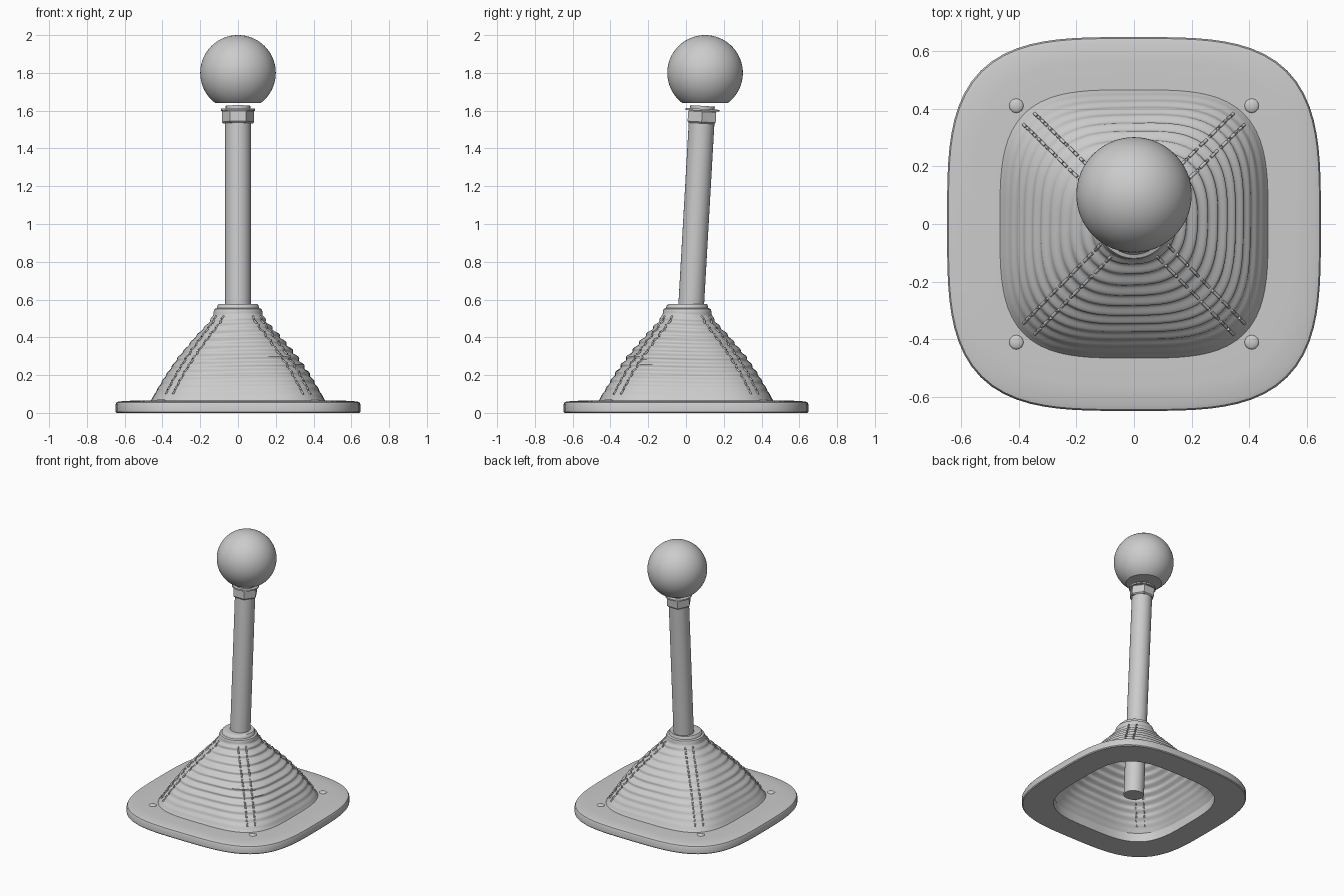
import bpy, bmesh, math
from mathutils import Vector, Matrix

if "Cube" in bpy.data.objects:
    bpy.data.objects.remove(bpy.data.objects["Cube"])

SEG = 96


def new_object(name, bm, angle=35):
    bmesh.ops.recalc_face_normals(bm, faces=bm.faces)
    me = bpy.data.meshes.new(name)
    bm.to_mesh(me)
    bm.free()
    ob = bpy.data.objects.new(name, me)
    bpy.context.collection.objects.link(ob)
    bpy.context.view_layer.objects.active = ob
    bpy.ops.object.select_all(action='DESELECT')
    ob.select_set(True)
    bpy.ops.object.shade_smooth_by_angle(angle=math.radians(angle))
    return ob


def squircle(half, n, a):
    c, s = math.cos(a), math.sin(a)
    r = half * (abs(c) ** n + abs(s) ** n) ** (-1 / n)
    return Vector((r * c, r * s, 0))


def skin(rings, wrap=False, cap_start=False, cap_end=False):
    """Bridge a list of closed point rings into a surface."""
    bm = bmesh.new()
    loops = [[bm.verts.new(p) for p in ring] for ring in rings]
    pairs = list(zip(loops, loops[1:]))
    if wrap:
        pairs.append((loops[-1], loops[0]))
    for a, b in pairs:
        k = len(a)
        for i in range(k):
            bm.faces.new((a[i], a[(i + 1) % k], b[(i + 1) % k], b[i]))
    if cap_start:
        bm.faces.new(loops[0][::-1])
    if cap_end:
        bm.faces.new(loops[-1])
    return bm


def lathe(profile, sides=48, matrix=Matrix()):
    """Closed turned solid from (radius, height) points."""
    rings = [[matrix @ Vector((r * math.cos(math.tau * i / sides),
                               r * math.sin(math.tau * i / sides), z))
              for i in range(sides)] for r, z in profile]
    return skin(rings, cap_start=True, cap_end=True)


angles = [math.tau * i / SEG for i in range(SEG)]

# Base plate: rounded square ring with softened outer top edge
plate = [(0.465, 0), (0.643, 0), (0.648, 0.006), (0.648, 0.046),
         (0.643, 0.056), (0.628, 0.061), (0.56, 0.065), (0.465, 0.065)]
new_object("base_plate", skin(
    [[squircle(h, 3.5, a) + Vector((0, 0, z)) for a in angles] for h, z in plate],
    wrap=True))

# Boot: square at the bottom, round at the top, with soft horizontal folds
outline = [(0.06, 0.465), (0.12, 0.43), (0.2, 0.382), (0.3, 0.312),
           (0.4, 0.228), (0.48, 0.153), (0.515, 0.133), (0.55, 0.125)]
Z0, Z1 = outline[0][0], outline[-1][0]


def boot_point(a, z, out=0.0):
    for (za, ha), (zb, hb) in zip(outline, outline[1:]):
        if z <= zb + 1e-6:
            half = ha + (hb - ha) * (z - za) / (zb - za)
            break
    t = (z - Z0) / (Z1 - Z0)
    fade = min(1, t * 2.5) * min(1, (1 - t) * 6)
    amp = 0.0055 + 0.002 * math.cos(a) - 0.001 * math.sin(a)
    wave = math.sin(math.tau * z / 0.041 + 0.7 * math.sin(2 * a + 0.5))
    half += amp * fade * wave + out
    p = squircle(half, 3.6 - 1.6 * t ** 1.5, a)
    return p + Vector((0, 0.006 * t, z))


rows = 90
rings = [[boot_point(a, Z0 + (Z1 - Z0) * j / rows) for a in angles]
         for j in range(rows + 1)]
for r, z, y in [(0.112, 0.555, 0.006), (0.108, 0.57, 0.007),
                (0.102, 0.576, 0.01), (0.067, 0.572, 0.028)]:
    rings.append([Vector((r * math.cos(a), y + r * math.sin(a), z)) for a in angles])
new_object("boot", skin(rings), 45)

# Stitching: two dashed seams along every corner of the boot
cu = bpy.data.curves.new("boot_stitching", 'CURVE')
cu.dimensions = '3D'
cu.bevel_depth = 0.0055
cu.bevel_resolution = 1
cu.use_fill_caps = True
DASHES = 18
for corner in range(4):
    for side in (-1, 1):
        for k in range(DASHES):
            sp = cu.splines.new('POLY')
            sp.points.add(1)
            for e in (0, 1):
                z = 0.10 + 0.42 * (k + 0.68 * e) / DASHES
                a = math.radians(45 + 90 * corner)
                r = boot_point(a, z).xy.length
                p = boot_point(a + side * math.atan(0.027 / r), z, 0.002)
                sp.points[e].co = (*p, 1)
bpy.context.collection.objects.link(bpy.data.objects.new("boot_stitching", cu))

# Mounting screws: low domed heads near the plate corners
bm = bmesh.new()
for sx in (-1, 1):
    for sy in (-1, 1):
        bmesh.ops.create_uvsphere(
            bm, u_segments=24, v_segments=12, radius=1,
            matrix=Matrix.Translation((sx * 0.408, sy * 0.41, 0.064))
            @ Matrix.Diagonal((0.025, 0.025, 0.010, 1)))
new_object("plate_screws", bm)

# Lever parts share one axis leaning slightly backwards
tilt = Matrix.Translation((0, -0.005, 0)) @ Matrix.Rotation(-math.atan(0.057), 4, 'X')
new_object("lever_shaft", lathe([(0.068, 0.05), (0.068, 1.56)], 48, tilt))
new_object("lock_nut", lathe([(0.078, 1.535), (0.086, 1.543), (0.086, 1.597),
                              (0.08, 1.603)], 6, tilt), 20)
new_object("washer", lathe([(0.09, 1.602), (0.09, 1.612)], 48, tilt))
new_object("shaft_tip", lathe([(0.065, 1.605), (0.065, 1.628)], 48, tilt))

# Ball knob with a flat cut underneath
bm = bmesh.new()
bmesh.ops.create_uvsphere(bm, u_segments=64, v_segments=40, radius=0.2,
                          matrix=Matrix.Translation((0, 0.101, 1.8)))
cut = bmesh.ops.bisect_plane(bm, geom=bm.verts[:] + bm.edges[:] + bm.faces[:],
                             plane_co=(0, 0, 1.64), plane_no=(0, 0, -1),
                             clear_outer=True)
bmesh.ops.holes_fill(bm, edges=[e for e in bm.edges if e.is_boundary])
new_object("ball_knob", bm)
